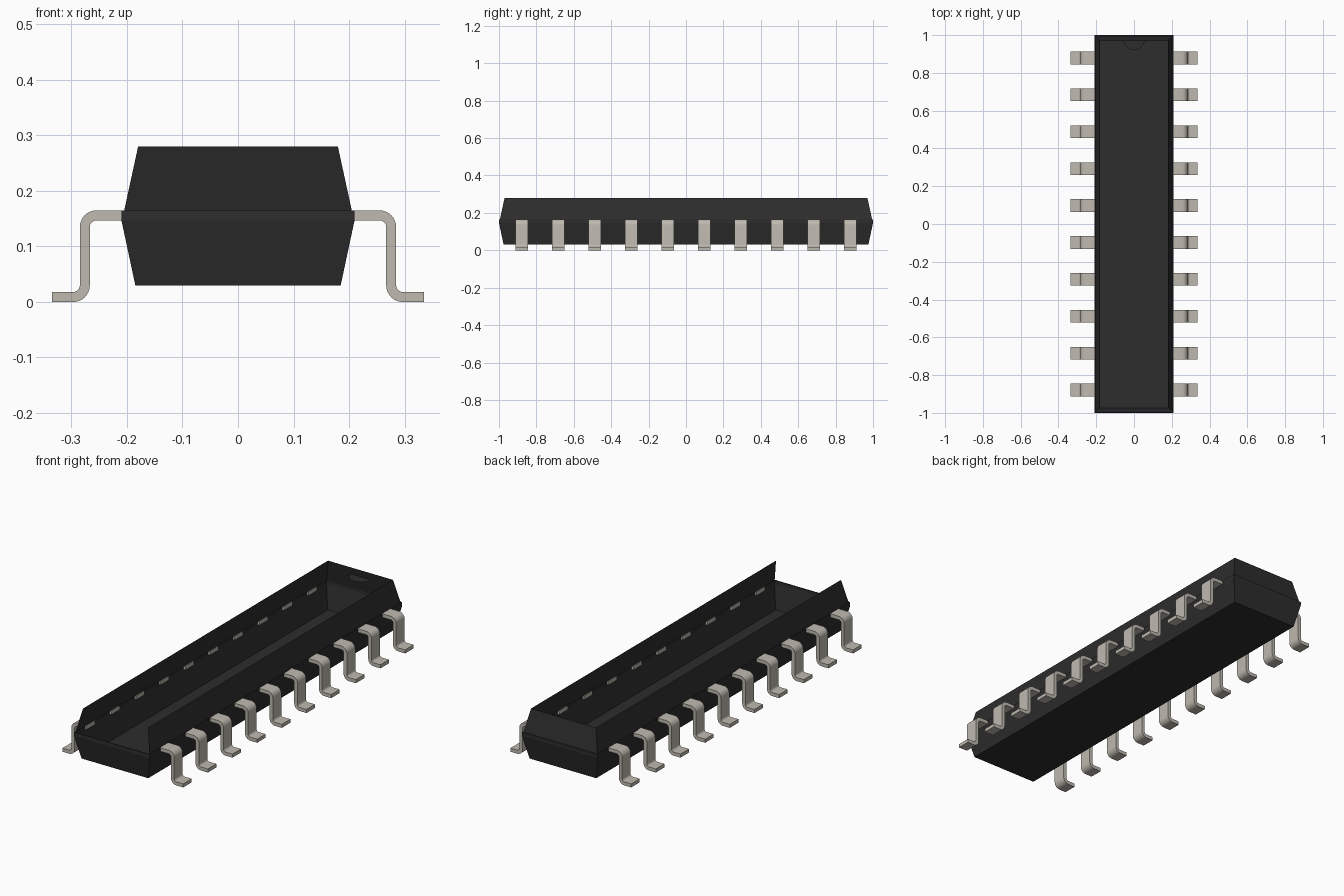
import bpy
import bmesh
from math import cos, sin, pi, radians

cube = bpy.data.objects.get("Cube")
if cube:
    bpy.data.objects.remove(cube, do_unlink=True)


def material(name, colour):
    mat = bpy.data.materials.new(name)
    mat.use_nodes = True
    mat.diffuse_color = colour
    mat.node_tree.nodes["Principled BSDF"].inputs["Base Color"].default_value = colour
    return mat


def finish(bm, name, mat):
    mesh = bpy.data.meshes.new(name)
    bm.to_mesh(mesh)
    bm.free()
    mesh.materials.append(mat)
    return mesh


def add_object(name, mesh):
    obj = bpy.data.objects.new(name, mesh)
    bpy.context.collection.objects.link(obj)
    return obj


black = material("black plastic", (0.026, 0.026, 0.026, 1))
metal = material("dull tin", (0.52, 0.49, 0.435, 1))

# Hollow case: stacked rectangles, open at the top and at the upper front
LEVELS = [(0.185, 0.975, 0.03), (0.21, 1.0, 0.147), (0.21, 1.0, 0.165),
          (0.205, 0.995, 0.165), (0.18, 0.97, 0.28)]
NOTCH_R, NOTCH_Z = 0.057, 0.243

bm = bmesh.new()
rings = [[bm.verts.new((sx * hx, sy * hy, z))
          for sx, sy in ((-1, -1), (1, -1), (1, 1), (-1, 1))]
         for hx, hy, z in LEVELS]
FRONT, BACK = 0, 2
bm.faces.new(rings[0][::-1])
for tier, (low, high) in enumerate(zip(rings, rings[1:])):
    for side in range(4):
        if tier == len(LEVELS) - 2 and side in (FRONT, BACK):
            continue
        nxt = (side + 1) % 4
        bm.faces.new((low[side], low[nxt], high[nxt], high[side]))

# Upper back wall with a square cut for the notch
(_, y_low, z_low), (_, y_top, z_top) = LEVELS[-2:]
y_notch = y_low + (y_top - y_low) * (NOTCH_Z - z_low) / (z_top - z_low)
cut = [bm.verts.new(p) for p in ((-NOTCH_R, y_top, z_top), (-NOTCH_R, y_notch, NOTCH_Z),
                                 (NOTCH_R, y_notch, NOTCH_Z), (NOTCH_R, y_top, z_top))]
low, high = rings[-2:]
wall = bm.faces.new((low[2], low[3], high[3], *cut, high[2]))
bmesh.ops.triangulate(bm, faces=[wall])
add_object("case", finish(bm, "case", black))

# Half-round notch floor
bm = bmesh.new()
STEPS = 16
bm.faces.new([bm.verts.new((NOTCH_R * cos(pi + pi * i / STEPS),
                            y_notch + NOTCH_R * sin(pi + pi * i / STEPS), NOTCH_Z))
              for i in range(STEPS + 1)])
add_object("notch_floor", finish(bm, "notch_floor", black))

# Bent lead: pairs of points on the two sides of the strip
THICK, INNER, OUTER, HALF_W = 0.018, 0.012, 0.03, 0.0335
pairs = [((0.2, 0.165), (0.2, 0.147))]
for i in range(9):
    a = pi / 2 * (1 - i / 8)
    pairs.append(tuple((0.255 + r * cos(a), 0.135 + r * sin(a)) for r in (OUTER, INNER)))
for i in range(9):
    a = pi + pi / 2 * i / 8
    pairs.append(tuple((0.297 + r * cos(a), 0.03 + r * sin(a)) for r in (INNER, OUTER)))
pairs.append(((0.335, THICK), (0.335, 0)))

bm = bmesh.new()
sections = [[bm.verts.new((x, y, z)) for (x, z), y in
             ((p, -HALF_W), (p, HALF_W), (q, HALF_W), (q, -HALF_W))] for p, q in pairs]
for a, b in zip(sections, sections[1:]):
    for i in range(4):
        j = (i + 1) % 4
        bm.faces.new((a[i], a[j], b[j], b[i]))
bm.faces.new(sections[0])
bm.faces.new(sections[-1][::-1])
bmesh.ops.recalc_face_normals(bm, faces=bm.faces)
lead = finish(bm, "lead", metal)
for poly in lead.polygons:
    poly.use_smooth = True
lead.set_sharp_from_angle(angle=radians(35))

# Ten leads on each side, mirrored across the case
for i in range(10):
    obj = add_object(f"lead_pair_{i + 1}", lead)
    obj.location.y = (i - 4.5) * 0.1953
    obj.modifiers.new("mirror", 'MIRROR').use_axis[0] = True
